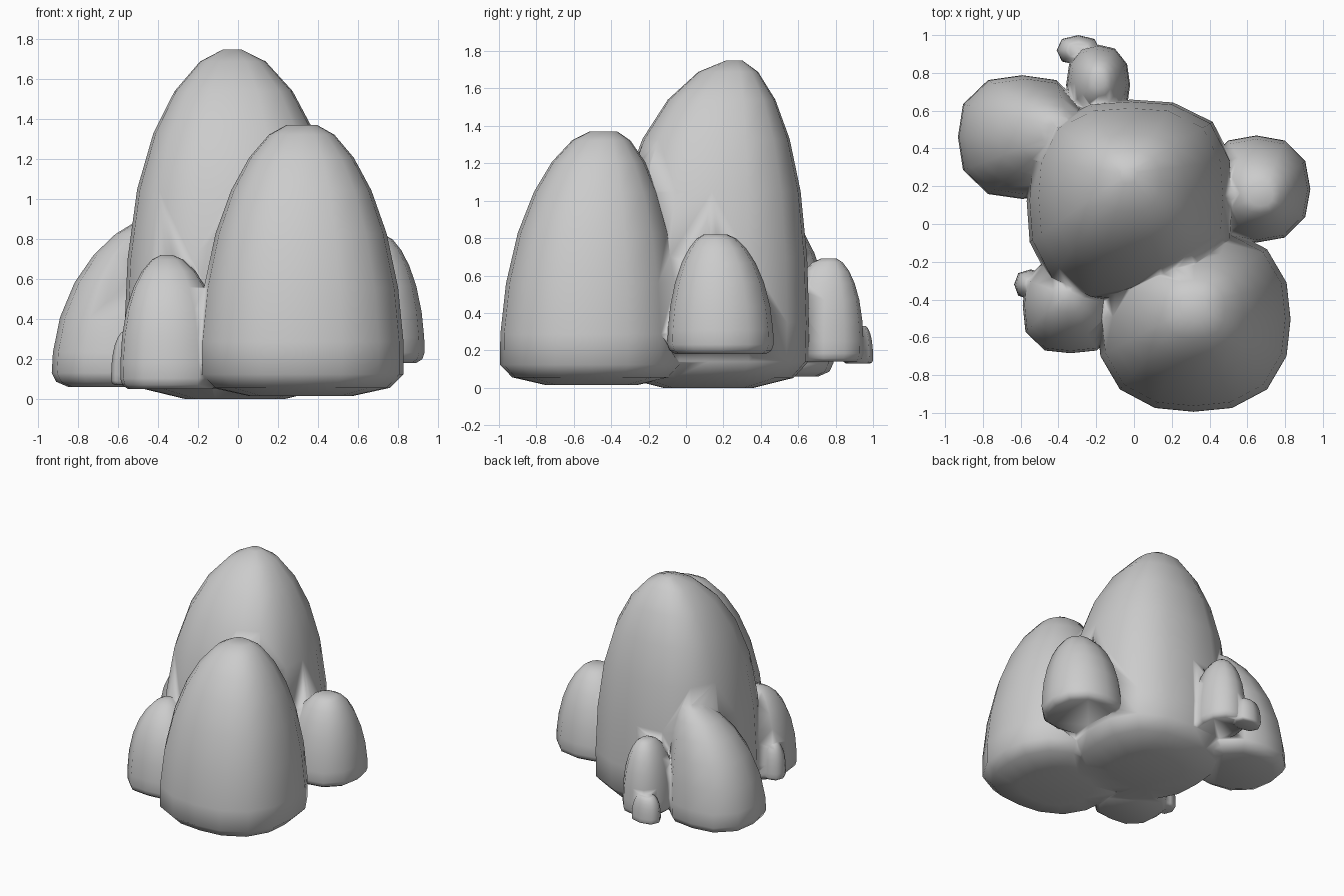
import bpy, bmesh
from math import sin, cos, pi, sqrt

if "Cube" in bpy.data.objects:
    bpy.data.objects.remove(bpy.data.objects["Cube"])


def rock(name, low, high, peak, taper, cap, foot, n=12, square=2.4):
    """Domed boulder filling the box low..high, narrowing towards peak (x, y).
    taper: fullness of the dome, cap: size of blunt tip, foot: size of underside."""
    bm = bmesh.new()
    loops = []
    mid = [(low[k] + high[k]) / 2 for k in (0, 1)]
    for t in (0, .03, .08, .2, .4, .6, .76, .88, .965, 1):
        w = cap + (1 - cap) * (1 - t ** taper) ** .65
        u = min(1, t / .1)
        f = foot + (1 - foot) * sqrt(1 - (1 - u) ** 2)
        loop = []
        for i in range(n):
            a = 2 * pi * i / n
            d = (cos(a), sin(a))
            r = (abs(d[0]) ** square + abs(d[1]) ** square) ** (-1 / square)
            co = []
            for k in (0, 1):
                base = mid[k] + (high[k] - low[k]) / 2 * d[k] * r * f
                co.append(peak[k] + (base - peak[k]) * w)
            loop.append(bm.verts.new((*co, low[2] + (high[2] - low[2]) * t)))
        loops.append(loop)
    for a, b in zip(loops, loops[1:]):
        for i in range(n):
            j = (i + 1) % n
            bm.faces.new((a[i], a[j], b[j], b[i]))
    bm.faces.new(loops[0][::-1])
    bm.faces.new(loops[-1])
    me = bpy.data.meshes.new(name)
    bm.to_mesh(me)
    bm.free()
    ob = bpy.data.objects.new(name, me)
    bpy.context.collection.objects.link(ob)
    return ob


# tall back rock
main = rock("rock_cluster", (-.57, -.42, 0), (.54, .66, 1.75), (-.03, .27),
            3.2, .08, .45, 16, 2.8)

parts = [
    # large front rock
    rock("front_rock", (-.205, -1, .015), (.835, -.01, 1.37), (.32, -.43),
         2.35, .15, .5, 16, 2.5),
    # left back rock, leaning inward
    rock("left_rock", (-.935, .13, .06), (-.25, .79, .93), (-.34, .5),
         2.3, .08, .75, 12, 2.6),
    # right side rock
    rock("right_rock", (.36, -.10, .18), (.935, .47, .82), (.68, .15),
         2.3, .22, .85),
    # front left rock
    rock("front_left_rock", (-.59, -.685, .05), (-.08, -.18, .72), (-.36, -.37),
         2.8, .12, .85, 12, 3),
    # small back rock
    rock("back_rock", (-.36, .52, .14), (-.02, .95, .69), (-.18, .77),
         2.8, .2, .85),
    # pebbles at the left and back
    rock("left_pebble", (-.635, -.40, .07), (-.46, -.24, .34), (-.53, -.32),
         3, .4, .8, 8),
    rock("back_pebble", (-.41, .84, .13), (-.18, 1, .33), (-.29, .92),
         3, .5, .8, 8),
]

# fuse everything into one skin
for p in parts:
    m = main.modifiers.new("union", 'BOOLEAN')
    m.operation, m.solver, m.object = 'UNION', 'EXACT', p
    bpy.context.view_layer.objects.active = main
    bpy.ops.object.modifier_apply(modifier=m.name)
    bpy.data.objects.remove(p)

bpy.ops.object.select_all(action='DESELECT')
main.select_set(True)
bpy.ops.object.shade_smooth()
